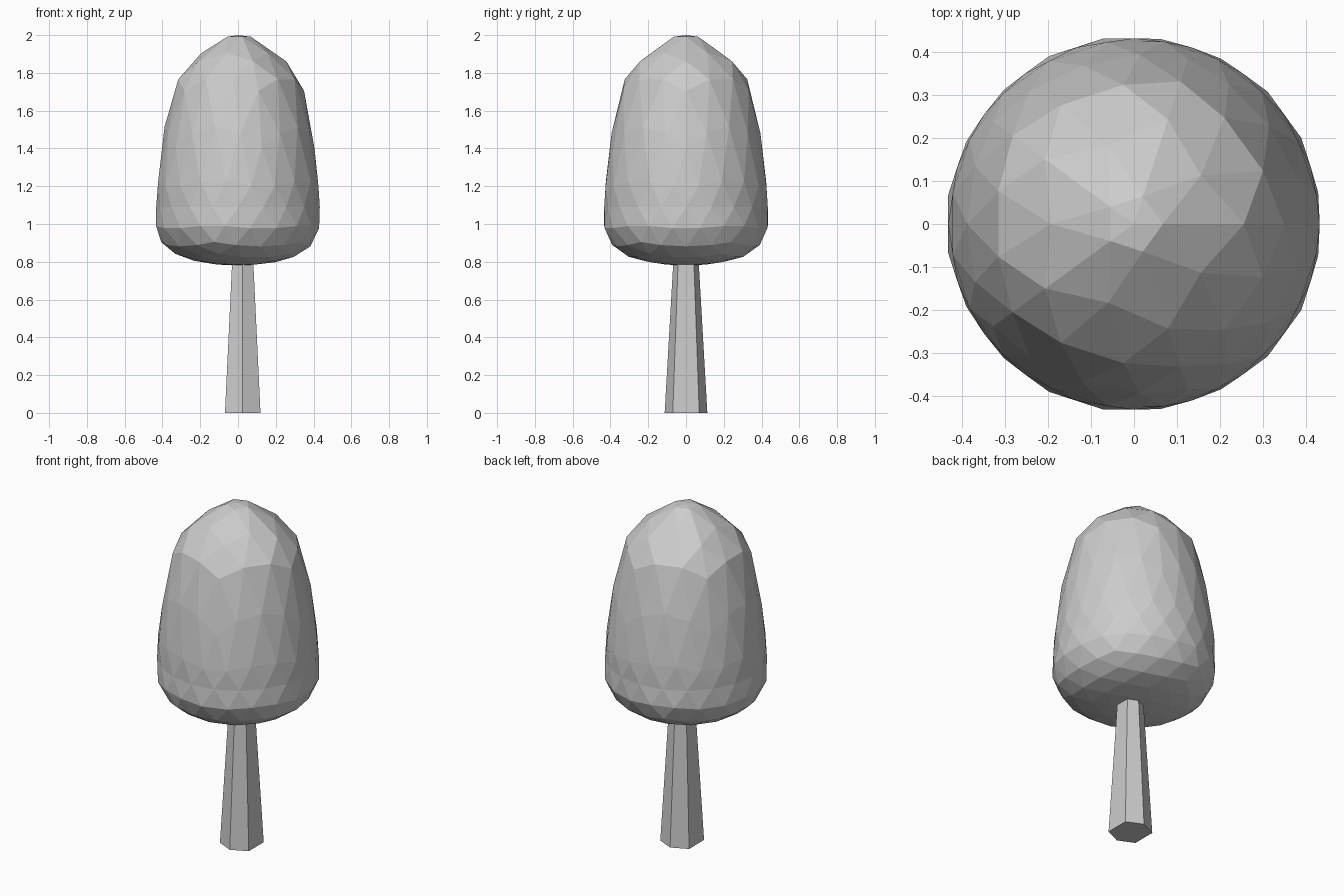
import bpy, bmesh

cube = bpy.data.objects.get("Cube")
if cube:
    bpy.data.objects.remove(cube)


def make_material(name, rgb):
    mat = bpy.data.materials.new(name)
    mat.use_nodes = True
    mat.diffuse_color = (*rgb, 1)
    mat.node_tree.nodes["Principled BSDF"].inputs["Base Color"].default_value = (*rgb, 1)
    return mat


def add_object(name, bm, mat):
    bmesh.ops.recalc_face_normals(bm, faces=bm.faces)
    mesh = bpy.data.meshes.new(name)
    bm.to_mesh(mesh)
    bm.free()
    mesh.materials.append(mat)
    obj = bpy.data.objects.new(name, mesh)
    bpy.context.collection.objects.link(obj)
    return obj


grey = make_material("light grey", (0.6, 0.6, 0.6))

# Crown profile: height on a unit sphere, final height, radial scale
PROFILE = [
    (-1.0, 0.78, 0.44), (-0.7, 0.83, 0.44), (-0.447, 0.905, 0.455),
    (-0.25, 0.99, 0.453), (0.0, 1.09, 0.433), (0.25, 1.2, 0.445),
    (0.447, 1.4, 0.453), (0.675, 1.73, 0.465), (0.87, 1.875, 0.49),
    (0.962, 1.99, 0.27), (1.0, 2.0, 0.27),
]


def sample(h):
    for (a, za, sa), (b, zb, sb) in zip(PROFILE, PROFILE[1:]):
        if h <= b:
            t = (h - a) / (b - a)
            return za + (zb - za) * t, sa + (sb - sa) * t
    return PROFILE[-1][1:]


# Leafy crown: a faceted ball pulled into a tall dome with a flat underside
bm = bmesh.new()
bmesh.ops.create_icosphere(bm, subdivisions=3, radius=1)
for v in bm.verts:
    z, s = sample(max(-1, min(1, v.co.z)))
    v.co = (v.co.x * s, v.co.y * s, z)
add_object("crown", bm, grey)

# Trunk: a tapered six-sided post, slightly off centre
HEXAGON = [(0, -0.113), (0.094, -0.07), (0.094, 0.07),
           (0, 0.113), (-0.094, 0.07), (-0.094, -0.07)]
bm = bmesh.new()
rings = [[bm.verts.new((0.025 + x * s, y * s, z)) for x, y in HEXAGON]
         for z, s in ((0, 1), (0.85, 0.57))]
for i in range(6):
    j = (i + 1) % 6
    bm.faces.new((rings[0][i], rings[0][j], rings[1][j], rings[1][i]))
for ring in rings:
    bm.faces.new(ring)
add_object("trunk", bm, grey)
